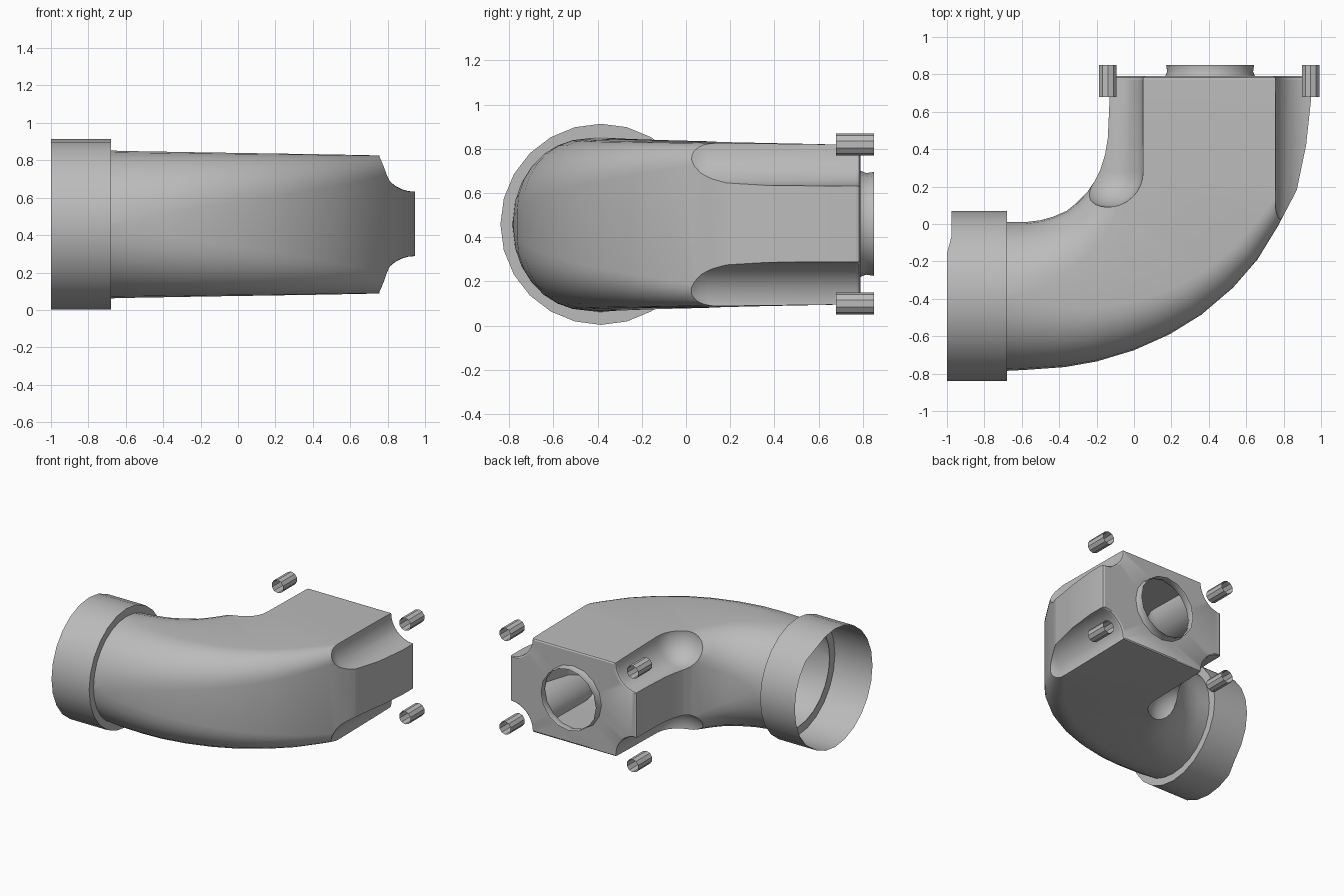
import bpy, bmesh, math
from mathutils import Vector, Matrix

cube = bpy.data.objects.get("Cube")
if cube:
    bpy.data.objects.remove(cube, do_unlink=True)

grey = bpy.data.materials.new("pipe grey")
grey.use_nodes = True
colour = (0.5, 0.5, 0.5, 1)
grey.diffuse_color = colour
grey.node_tree.nodes["Principled BSDF"].inputs["Base Color"].default_value = colour


def make(name, bm, angle=40):
    mesh = bpy.data.meshes.new(name)
    bm.to_mesh(mesh)
    bm.free()
    obj = bpy.data.objects.new(name, mesh)
    bpy.context.collection.objects.link(obj)
    mesh.materials.append(grey)
    smooth(obj, angle)
    return obj


def smooth(obj, angle):
    bpy.ops.object.select_all(action="DESELECT")
    obj.select_set(True)
    bpy.context.view_layer.objects.active = obj
    bpy.ops.object.shade_smooth_by_angle(angle=math.radians(angle))


def lathe(name, profile, sides, axis, centre, angle=40):
    """Open surface of revolution; profile pairs are (position on axis, radius)."""
    bm = bmesh.new()
    rings = []
    for p, r in profile:
        ring = []
        for i in range(sides):
            a = math.tau * i / sides
            c, s = r * math.cos(a), r * math.sin(a)
            co = (p, c, s) if axis == "x" else (s, p, c)
            ring.append(bm.verts.new(Vector(co) + Vector(centre)))
        rings.append(ring)
    for a, b in zip(rings, rings[1:]):
        for i in range(sides):
            j = (i + 1) % sides
            bm.faces.new((a[i], a[j], b[j], b[i]))
    bmesh.ops.recalc_face_normals(bm, faces=bm.faces)
    return make(name, bm, angle)


MID = 0.457
BACK = 0.79
BOLTS = [(x, z) for x in (-0.14, 0.945) for z in (0.1, 0.82)]

# Elbow body: inner and outer bend points, round section turning into a box
inner = [(-.68, .01), (-.58, .01), (-.5, .02), (-.43, .04), (-.36, .07), (-.31, .11), (-.25, .17),
         (-.21, .23), (-.18, .29), (-.155, .37), (-.14, .46), (-.135, .57), (-.13, .68), (-.13, .77)]
outer = [(-.68, -.785), (-.58, -.78), (-.37, -.765), (-.2, -.735), (0, -.675), (.19, -.59), (.36, -.485),
         (.53, -.34), (.66, -.19), (.77, -.01), (.87, .18), (.92, .42), (.945, .65), (.945, .77)]
bm = bmesh.new()
rings = []
last = len(inner) - 1
for k, (a, b) in enumerate(zip(inner, outer)):
    t = k / last
    a, b = Vector((*a, MID)), Vector((*b, MID))
    centre, across = (a + b) / 2, (b - a).normalized()
    half_w, half_h = (b - a).length / 2, 0.395 - 0.035 * t
    r = 0.39 + (0.05 - 0.39) * min(1, t * 1.2)
    ring = []
    for su, sv, start in ((1, 1, 0), (-1, 1, 1), (-1, -1, 2), (1, -1, 3)):
        for i in range(8):
            ang = (start + i / 7) * math.pi / 2
            u = su * (half_w - r) + r * math.cos(ang)
            v = sv * (half_h - r) + r * math.sin(ang)
            ring.append(bm.verts.new(centre + across * u + Vector((0, 0, v))))
    rings.append(ring)
n = len(rings[0])
for a, b in zip(rings, rings[1:]):
    for i in range(n):
        bm.faces.new((a[i], a[(i + 1) % n], b[(i + 1) % n], b[i]))
bm.faces.new(rings[0])
bm.faces.new(rings[-1])
bmesh.ops.recalc_face_normals(bm, faces=bm.faces)
body = make("elbow_body", bm)

# Round-ended grooves that clear the bolts
cutters = []
for x, z in BOLTS:
    bm = bmesh.new()
    bmesh.ops.create_uvsphere(bm, u_segments=32, v_segments=16, radius=0.19)
    bmesh.ops.rotate(bm, verts=bm.verts, matrix=Matrix.Rotation(math.pi / 2, 3, "X"))
    start = 0.28 if x < 0 else 0.1
    for v in bm.verts:
        v.co += Vector((x, 1.2 if v.co.y > 0.001 else start, z))
    cutter = make("groove_cutter", bm)
    cutter.hide_render = True
    cutter.hide_set(True)
    cutters.append(cutter)
    mod = body.modifiers.new("groove", "BOOLEAN")
    mod.operation = "DIFFERENCE"
    mod.solver = "EXACT"
    mod.object = cutter

graph = bpy.context.evaluated_depsgraph_get()
bm = bmesh.new()
bm.from_mesh(bpy.data.meshes.new_from_object(body.evaluated_get(graph)))
body.modifiers.clear()
for cutter in cutters:
    bpy.data.objects.remove(cutter, do_unlink=True)
bmesh.ops.remove_doubles(bm, verts=bm.verts, dist=0.0005)

# Open both ends of the shell
bm.normal_update()
ends = [f for f in bm.faces if all(abs(v.co.y - 0.77) < 0.001 for v in f.verts)
        or all(abs(v.co.x + 0.68) < 0.001 for v in f.verts)]
bmesh.ops.delete(bm, geom=ends, context="FACES")

# Rounded rim leading to the flat back plate
hub = Vector((0.407, 0, 0.46))
for y, scale in ((0.784, 0.994), (BACK, 0.975)):
    rim = [e for e in bm.edges if e.is_boundary and all(v.co.y > 0.765 for v in e.verts)]
    new = bmesh.ops.extrude_edge_only(bm, edges=rim)["geom"]
    for v in new:
        if isinstance(v, bmesh.types.BMVert):
            v.co = hub + (v.co - hub) * scale
            v.co.y = y

# Back plate with the round opening
rim = [e for e in bm.edges if e.is_boundary and all(v.co.y > BACK - 0.001 for v in e.verts)]
hole = [bm.verts.new(hub + Vector((0.24 * math.cos(i * math.tau / 16), BACK,
                                   0.24 * math.sin(i * math.tau / 16)))) for i in range(16)]
rim += [bm.edges.new((hole[i - 1], hole[i])) for i in range(16)]
bmesh.ops.triangle_fill(bm, edges=rim, use_beauty=True, normal=(0, 1, 0))
bmesh.ops.recalc_face_normals(bm, faces=bm.faces)
bm.to_mesh(body.data)
bm.free()
smooth(body, 40)

# Short outlet spigot
lathe("outlet_spigot", [(BACK, 0.24), (0.815, 0.23), (0.85, 0.235)], 16, "y", (0.407, 0, 0.46))

# Socket collar with its shoulder and slightly uneven mouth
collar = lathe("socket_collar", [(-1, 0.455), (-0.68, 0.455), (-0.68, 0.39)], 24, "x", (0, -0.385, 0.458))
for v in collar.data.vertices:
    if v.co.x < -0.9 and v.co.y > -0.12:
        v.co.x = -0.975

# Hollow bolt sleeves at the four corners
for x, z in BOLTS:
    side = "left" if x > 0 else "right"
    level = "upper" if z > 0.5 else "lower"
    lathe(f"{level}_{side}_bolt_sleeve", [(0.68, 0.05), (0.85, 0.05)], 10, "y", (x, 0, z), 30)
